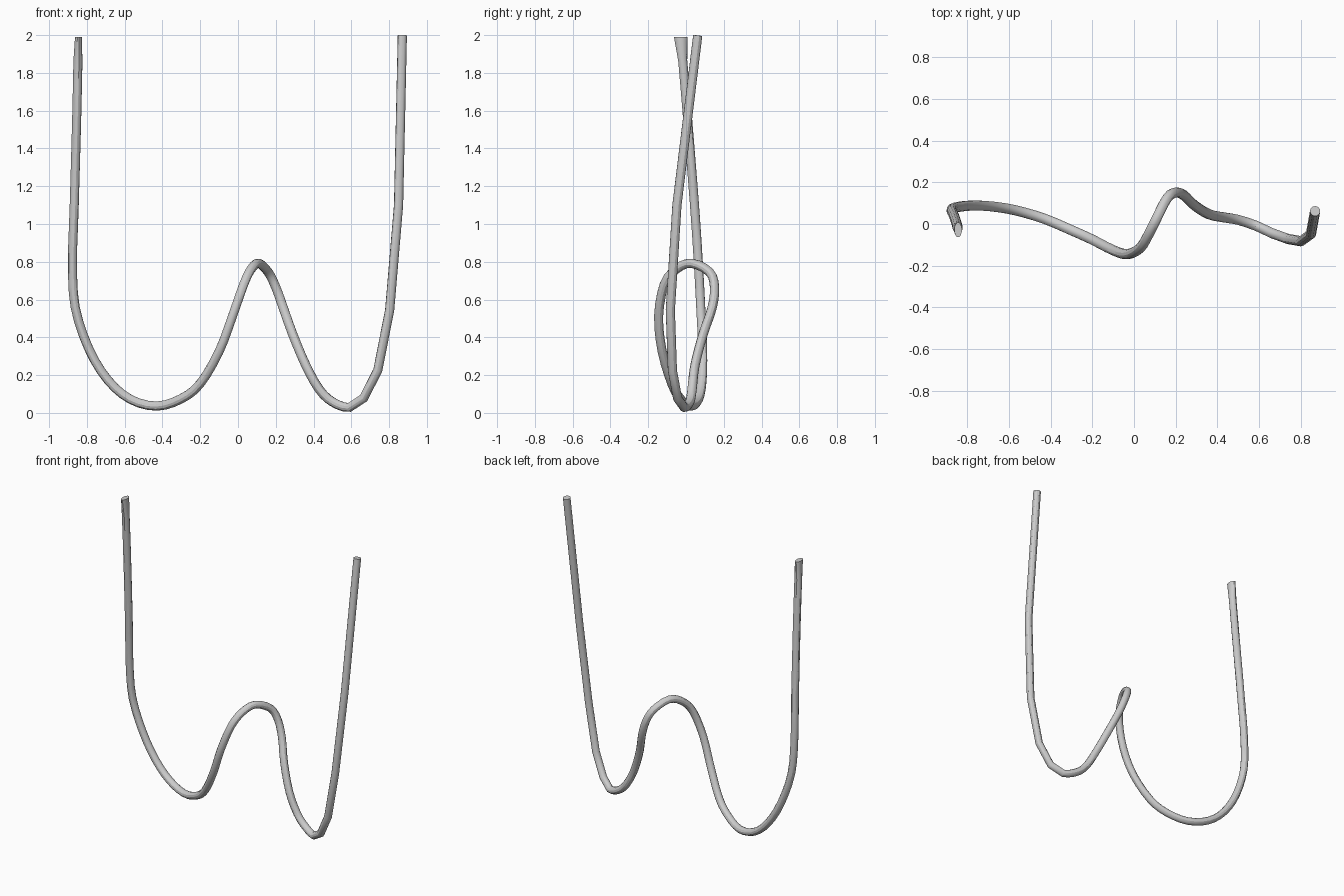
import bpy
from mathutils import Vector

if "Cube" in bpy.data.objects:
    bpy.data.objects.remove(bpy.data.objects["Cube"])

R = 0.0245

# Centre line of the bent wire: smooth run from the left tip to the right trough
smooth = [Vector(p) for p in (
    (-.845, -.028, 1.99), (-.853, .005, 1.6), (-.867, .045, 1.1), (-.876, .065, .8),
    (-.862, .078, .56), (-.79, .088, .34), (-.69, .085, .175), (-.57, .066, .072),
    (-.43, .025, .036), (-.3, -.03, .075), (-.2, -.075, .155), (-.1, -.126, .325),
    (-.03, -.145, .51), (.03, -.115, .68), (.07, -.05, .762), (.11, .03, .792),
    (.16, .125, .745), (.2, .151, .665), (.24, .138, .555), (.29, .09, .415),
    (.36, .047, .25), (.43, .032, .125), (.5, .02, .058), (.59, -.01, .029))]
# Coarse, faceted run up the right side
coarse = [Vector(p) for p in (
    (.665, -.045, .078), (.74, -.072, .225), (.803, -.083, .545),
    (.85, -.048, 1.1), (.87, .062, 1.998))]


def catmull(a, b, c, d, t):
    return 0.5 * (2 * b + (c - a) * t + (2 * a - 5 * b + 4 * c - d) * t * t
                  + (3 * b - a - 3 * c + d) * t ** 3)


path = []
ext = [smooth[0] * 2 - smooth[1]] + smooth + [coarse[0]]
for i in range(1, len(ext) - 2):
    path += [catmull(*ext[i - 1:i + 3], k / 3) for k in range(3)]
path += [smooth[-1]] + coarse

# Round wire swept along the path
curve = bpy.data.curves.new("bent_wire", 'CURVE')
curve.dimensions = '3D'
curve.bevel_depth = R
curve.bevel_resolution = 4
curve.use_fill_caps = True
spline = curve.splines.new('POLY')
spline.points.add(len(path) - 1)
for pt, co in zip(spline.points, path):
    pt.co = (*co, 1)
wire = bpy.data.objects.new("bent_wire", curve)
bpy.context.collection.objects.link(wire)
bpy.context.view_layer.objects.active = wire
wire.select_set(True)
bpy.ops.object.convert(target='MESH')
wire = bpy.context.object

# Pinched left tip: narrower in x, wider in y
tip = smooth[0]
for v in wire.data.vertices:
    if v.co.x < 0 and v.co.z > 1.9:
        v.co.x = tip.x + (v.co.x - tip.x) * 0.75
        v.co.y = tip.y + (v.co.y - tip.y) * 1.5
        v.co.z = tip.z
bpy.ops.object.shade_smooth_by_angle()
